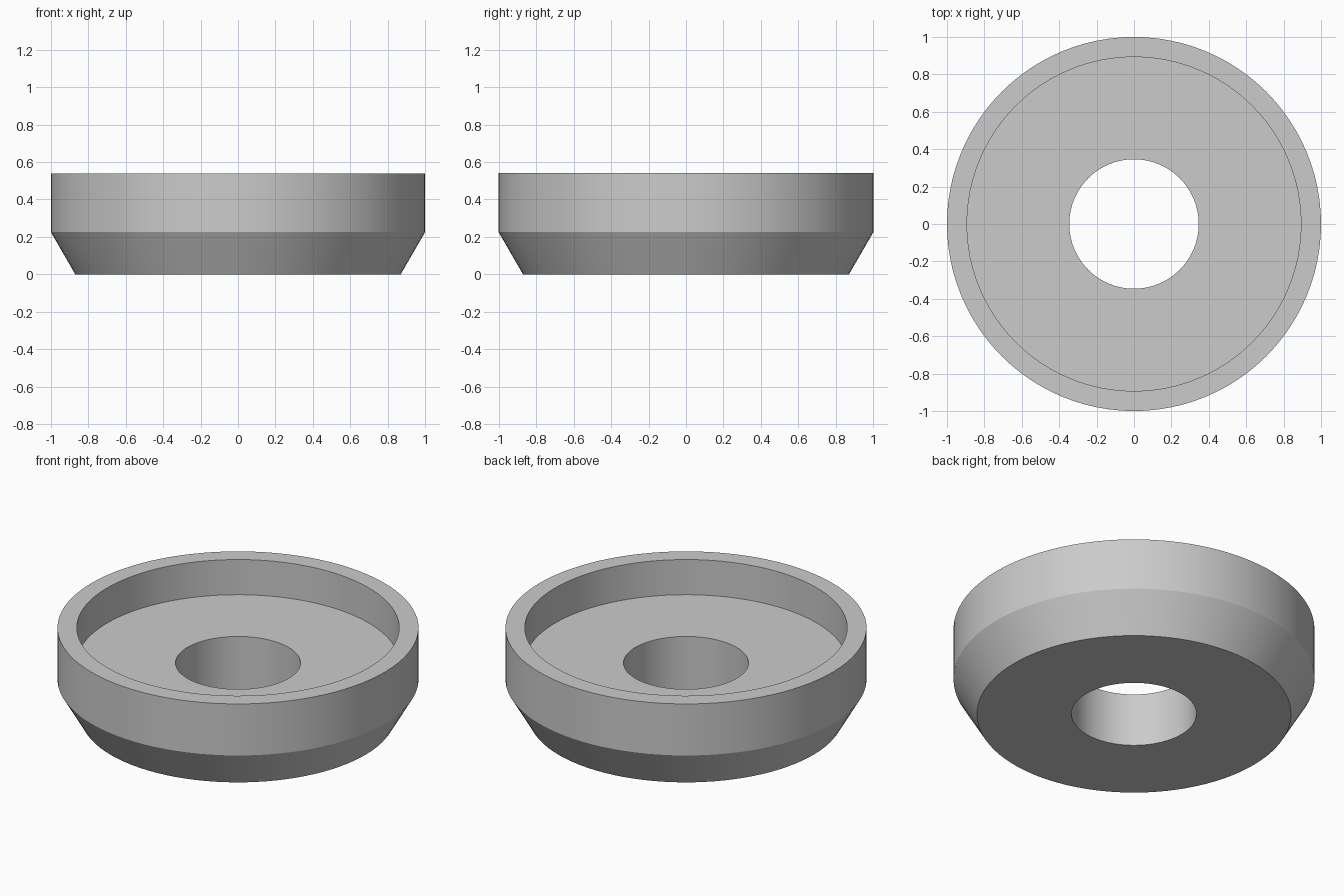
import bpy, bmesh, math

cube = bpy.data.objects.get("Cube")
if cube:
    bpy.data.objects.remove(cube, do_unlink=True)

# Plain grey material
grey = bpy.data.materials.new("plain_grey")
grey.use_nodes = True
colour = (0.6, 0.6, 0.6, 1.0)
grey.diffuse_color = colour
grey.node_tree.nodes["Principled BSDF"].inputs["Base Color"].default_value = colour

# Main dimensions
HEIGHT, FLOOR, CHAMFER = 0.54, 0.325, 0.225
OUTER, BASE, RECESS, HOLE = 1.0, 0.87, 0.893, 0.346
SEGMENTS = 96

# Closed cross-section, anticlockwise from the bottom of the hole
profile = [(HOLE, 0), (BASE, 0), (OUTER, CHAMFER), (OUTER, HEIGHT),
           (RECESS, HEIGHT), (RECESS, FLOOR), (HOLE, FLOOR)]

# Revolve the section into a recessed ring
bm = bmesh.new()
verts = [bm.verts.new((r, 0, z)) for r, z in profile]
edges = [bm.edges.new((a, b)) for a, b in zip(verts, verts[1:] + verts[:1])]
bmesh.ops.spin(bm, geom=verts + edges, cent=(0, 0, 0), axis=(0, 0, 1),
               angle=math.tau, steps=SEGMENTS, use_merge=True)
bmesh.ops.remove_doubles(bm, verts=bm.verts, dist=0.0001)
bmesh.ops.recalc_face_normals(bm, faces=bm.faces)
mesh = bpy.data.meshes.new("recessed_ring")
bm.to_mesh(mesh)
bm.free()
mesh.materials.append(grey)
ring = bpy.data.objects.new("recessed_ring", mesh)
bpy.context.collection.objects.link(ring)

# Smooth round walls, crisp rims
bpy.ops.object.select_all(action="DESELECT")
bpy.context.view_layer.objects.active = ring
ring.select_set(True)
bpy.ops.object.shade_smooth_by_angle(angle=math.radians(25))
